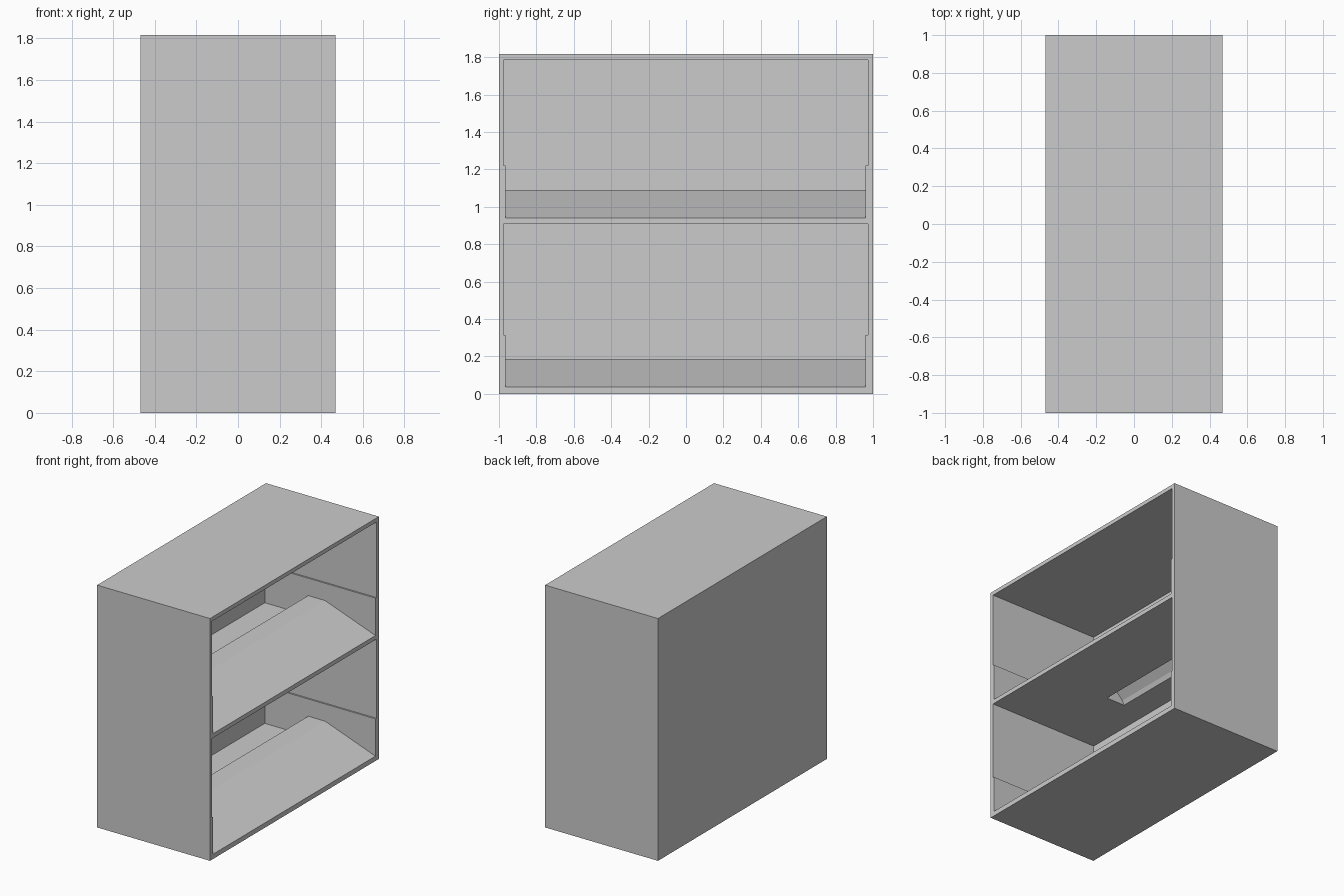
import bpy, bmesh
from mathutils import Vector

if "Cube" in bpy.data.objects:
    bpy.data.objects.remove(bpy.data.objects["Cube"])


def extrude(name, points, depth):
    """Prism from a closed loop of 3D points pushed along a depth vector."""
    bm = bmesh.new()
    face = bm.faces.new([bm.verts.new(p) for p in points])
    out = bmesh.ops.extrude_face_region(bm, geom=[face])
    verts = [g for g in out["geom"] if isinstance(g, bmesh.types.BMVert)]
    bmesh.ops.translate(bm, verts=verts, vec=Vector(depth))
    bmesh.ops.recalc_face_normals(bm, faces=bm.faces)
    mesh = bpy.data.meshes.new(name)
    bm.to_mesh(mesh)
    bm.free()
    ob = bpy.data.objects.new(name, mesh)
    bpy.context.collection.objects.link(ob)
    return ob


def prism_y(name, profile, y0, y1):
    return extrude(name, [(x, y0, z) for x, z in profile], (0, y1 - y0, 0))


def cut(target, cutter):
    mod = target.modifiers.new("cut", "BOOLEAN")
    mod.operation = "DIFFERENCE"
    mod.solver = "EXACT"
    mod.object = cutter
    bpy.context.view_layer.objects.active = target
    bpy.ops.object.modifier_apply(modifier=mod.name)


# Outer cabinet block
W, H = 0.468, 1.816
cabinet = prism_y("cabinet", [(-W, 0), (W, 0), (W, H), (-W, H)], -1, 1)

# Two open compartments, each narrower near its floor
mounds = []
for label, floor, step, top in (("lower", 0.036, 0.315, 0.908),
                                ("upper", 0.94, 1.22, 1.786)):
    outline = [(-0.966, floor), (0.96, floor), (0.96, step), (0.972, step),
               (0.972, top), (-0.975, top), (-0.975, step), (-0.966, step)]
    cutter = extrude("compartment_cutter", [(-0.45, y, z) for y, z in outline], (1.2, 0, 0))
    cut(cabinet, cutter)
    bpy.data.objects.remove(cutter)

    # Sloped display ramp on the compartment floor
    profile = [(0.466, 0), (0.05, 0.15), (-0.09, 0.15), (-0.25, 0)]
    mounds.append(prism_y(label + "_ramp", [(x, floor + z) for x, z in profile], -0.966, 0.96))

# Slot in the ceiling of the lower compartment, rising into the upper ramp
slot = prism_y("slot_cutter", [(-0.25, 0.898), (-0.09, 0.898), (-0.09, 1.07),
                               (-0.11, 1.06), (-0.23, 0.94)], -0.4, 0.4)
cut(cabinet, slot)
cut(mounds[1], slot)
bpy.data.objects.remove(slot)
